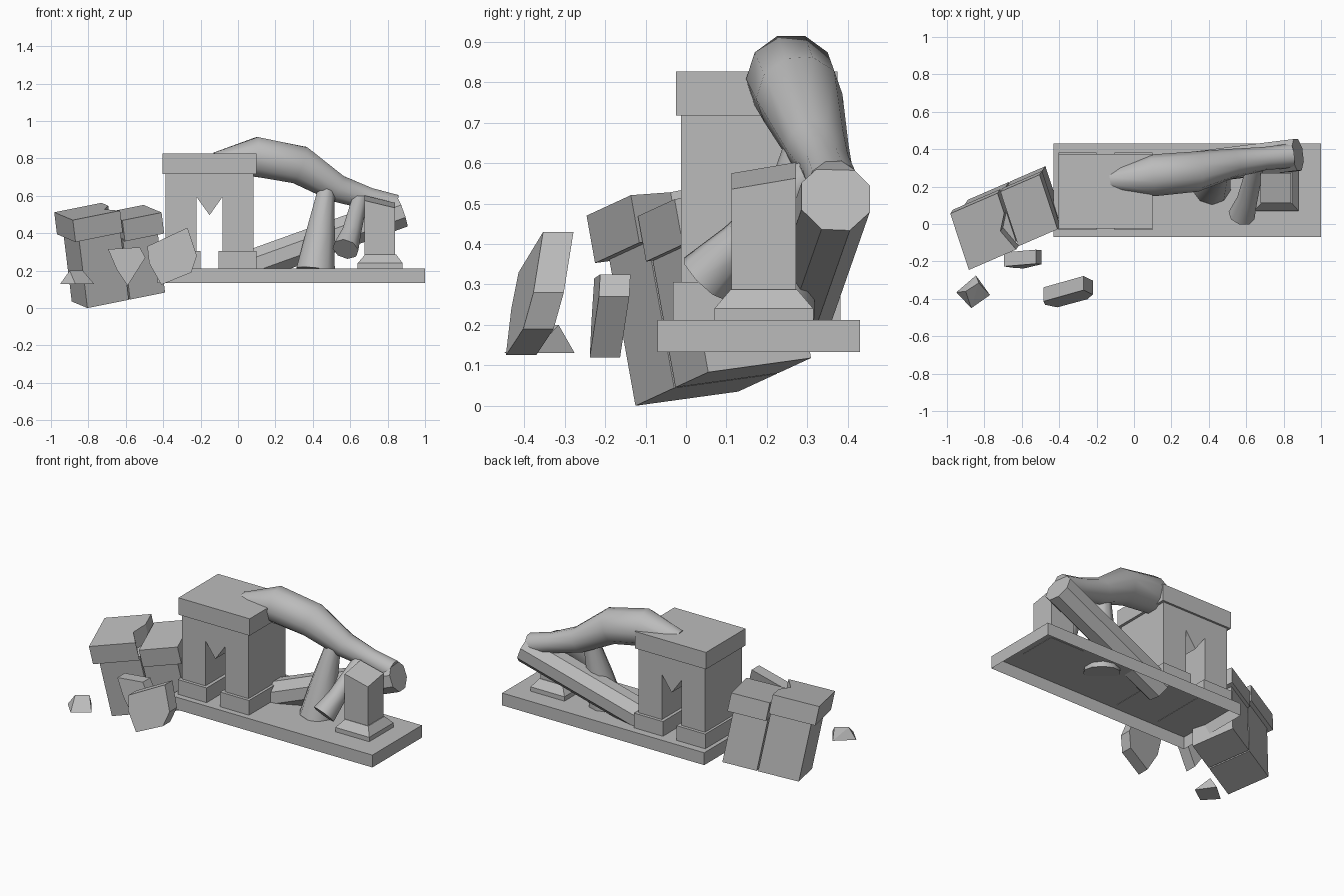
import bpy, bmesh, math
from mathutils import Vector, Matrix

cube = bpy.data.objects.get("Cube")
if cube:
    bpy.data.objects.remove(cube, do_unlink=True)

stone = bpy.data.materials.new("grey_stone")
stone.use_nodes = True
stone.diffuse_color = (0.5, 0.5, 0.5, 1)
stone.node_tree.nodes["Principled BSDF"].inputs["Base Color"].default_value = (0.5, 0.5, 0.5, 1)


def finish(name, bm, smooth=False):
    bmesh.ops.recalc_face_normals(bm, faces=bm.faces)
    mesh = bpy.data.meshes.new(name)
    bm.to_mesh(mesh)
    bm.free()
    mesh.materials.append(stone)
    obj = bpy.data.objects.new(name, mesh)
    bpy.context.collection.objects.link(obj)
    if smooth:
        bpy.ops.object.select_all(action='DESELECT')
        obj.select_set(True)
        bpy.context.view_layer.objects.active = obj
        bpy.ops.object.shade_smooth_by_angle(angle=math.radians(50))
    return obj


def loft(name, rings, smooth=False):
    """Skin a list of equal-length point rings and cap both ends."""
    bm = bmesh.new()
    loops = [[bm.verts.new(p) for p in ring] for ring in rings]
    n = len(loops[0])
    for a, b in zip(loops, loops[1:]):
        for i in range(n):
            j = (i + 1) % n
            bm.faces.new((a[i], a[j], b[j], b[i]))
    bm.faces.new(loops[0])
    bm.faces.new(loops[-1])
    return finish(name, bm, smooth)


def rect(x0, x1, y0, y1, z):
    return [(x0, y0, z), (x1, y0, z), (x1, y1, z), (x0, y1, z)]


def box(name, x, y, z):
    return loft(name, [rect(*x, *y, h) for h in z])


def tube(name, path, radii, sides, smooth=True):
    """Round limb through the path points with a radius at each."""
    pts = [Vector(p) for p in path]
    rings = []
    for i, (p, r) in enumerate(zip(pts, radii)):
        d = (pts[min(i + 1, len(pts) - 1)] - pts[max(i - 1, 0)]).normalized()
        side = d.cross(Vector((0, 1, 0))).normalized()
        other = d.cross(side)
        ring = []
        for k in range(sides):
            a = math.tau * (k + 0.5) / sides
            ring.append(p + r * (math.cos(a) * side + math.sin(a) * other))
        rings.append(ring)
    return loft(name, rings, smooth)


def slab(name, outline, y, thick, lean, turn):
    """Upright shard: outline in x and z, leaning back and turned a little."""
    cx = sum(p[0] for p in outline) / len(outline)
    low = min(p[1] for p in outline)
    rings = [[(x, y + off + lean * (z - low) + turn * (x - cx), z) for x, z in outline]
             for off in (0, thick)]
    return loft(name, rings)


# Base slab, open underneath
base = box("base_slab", (-0.43, 1.0), (-0.07, 0.43), (0.133, 0.212))
bm = bmesh.new()
bm.from_mesh(base.data)
bmesh.ops.delete(bm, geom=[f for f in bm.faces if f.normal.z < -0.5], context='FACES')
bm.to_mesh(base.data)
bm.free()

# Gateway with a pointed drop in the opening
profile = [(-0.388, 0.21), (-0.222, 0.21), (-0.222, 0.594), (-0.152, 0.497),
           (-0.083, 0.594), (-0.083, 0.21), (0.083, 0.21), (0.083, 0.72), (-0.388, 0.72)]
loft("gateway_body", [[(x, y, z) for x, z in profile] for y in (-0.012, 0.362)])
box("gateway_cap", (-0.404, 0.1), (-0.025, 0.375), (0.718, 0.826))
for side, x in (("right", (-0.404, -0.2)), ("left", (-0.104, 0.1))):
    box(side + "_gateway_foot", x, (-0.032, 0.382), (0.21, 0.306))

# Broken column on its plinth
loft("column_plinth", [rect(0.64, 0.88, 0.07, 0.315, 0.21), rect(0.64, 0.88, 0.07, 0.315, 0.24),
                       rect(0.68, 0.845, 0.11, 0.275, 0.287)])
shaft_top = [(x, y, 0.575 - 0.24 * (x - 0.676) + 0.17 * (y - 0.113))
             for x, y, z in rect(0.676, 0.84, 0.113, 0.272, 0)]
loft("column_shaft", [rect(0.676, 0.84, 0.113, 0.272, 0.28), shaft_top])

# Fallen beam
tube("fallen_beam", [(0.04, 0.265, 0.215), (0.875, 0.37, 0.515)], [0.092, 0.092], 8, False)

# Bent limb draped over the gateway, with its supports
tube("bent_limb",
     [(-0.12, 0.235, 0.775), (0.1, 0.26, 0.808), (0.33, 0.28, 0.765), (0.53, 0.325, 0.64),
      (0.7, 0.35, 0.585), (0.84, 0.365, 0.545)],
     [0.06, 0.112, 0.108, 0.078, 0.062, 0.065], 10)
tube("upright_limb", [(0.415, 0.21, 0.2), (0.44, 0.24, 0.4), (0.475, 0.29, 0.65)],
     [0.108, 0.08, 0.045], 10)
tube("short_limb", [(0.575, 0.045, 0.315), (0.605, 0.13, 0.4), (0.65, 0.31, 0.575)],
     [0.072, 0.055, 0.045], 8)

# Tilted broken gateway half, in its own leaning frame
across = Vector((0.9, 0.39, 0.18)).normalized()
back = Vector((-0.31, 0.94, 0.13)).normalized()
up = across.cross(back).normalized()
origin = Vector((-0.805, -0.125, 0.0))


def tilted(name, outline, low, high):
    loft(name, [[origin + across * a + back * b + up * h for a, b in outline]
                for h in (low, high)])


def flat(a0, a1, b0, b1):
    return [(a0, b0), (a1, b0), (a1, b1), (a0, b1)]


tilted("tilted_right_leg", flat(0, 0.245, 0, 0.27), 0, 0.38)
tilted("tilted_left_leg", flat(0.253, 0.46, 0, 0.27), 0, 0.33)
tilted("tilted_right_cap", [(-0.03, -0.025), (0.25, -0.025), (0.2, 0.1), (0.25, 0.18),
                            (0.25, 0.295), (-0.03, 0.295)], 0.37, 0.49)
tilted("tilted_left_cap", flat(0.258, 0.49, -0.02, 0.29), 0.32, 0.435)

# Loose shards
slab("large_shard", [(-0.485, 0.33), (-0.27, 0.43), (-0.22, 0.28), (-0.25, 0.19),
                     (-0.41, 0.125), (-0.475, 0.24)], -0.435, 0.075, 0.22, 0.18)
slab("small_shard", [(-0.695, 0.315), (-0.525, 0.325), (-0.495, 0.27),
                     (-0.59, 0.12), (-0.65, 0.21)], -0.238, 0.075, 0.1, 0.08)

# Wedge of rubble
bm = bmesh.new()
for p in [(-0.95, -0.365, 0.13), (-0.845, -0.275, 0.13), (-0.77, -0.38, 0.13),
          (-0.87, -0.45, 0.13), (-0.9, -0.36, 0.2), (-0.83, -0.315, 0.2)]:
    bm.verts.new(p)
bmesh.ops.convex_hull(bm, input=bm.verts)
finish("rubble_wedge", bm)
